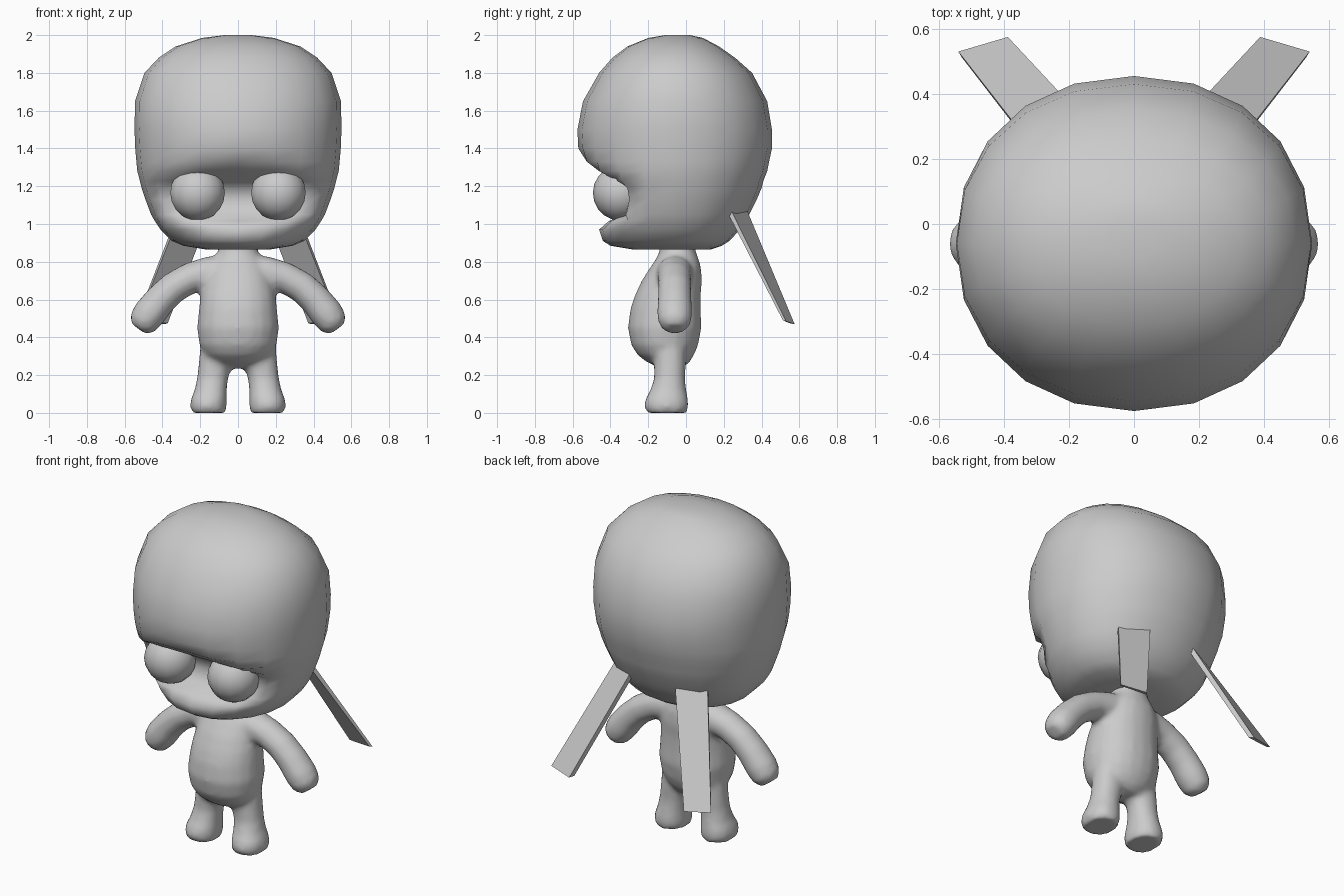
import bpy, bmesh, math
from mathutils import Vector

grey = bpy.data.materials.new("plain_grey")
grey.diffuse_color = (0.6, 0.6, 0.6, 1)


def loft(bm, rings):
    """Skin a closed shell through equal-length rings of points."""
    vs = [[bm.verts.new(p) for p in r] for r in rings]
    n = len(vs[0])
    for a, b in zip(vs, vs[1:]):
        for i in range(n):
            j = (i + 1) % n
            bm.faces.new((a[i], a[j], b[j], b[i]))
    bm.faces.new(vs[0][::-1])
    bm.faces.new(vs[-1])


def make(name, bm, smooth=True):
    bmesh.ops.recalc_face_normals(bm, faces=bm.faces[:])
    for f in bm.faces:
        f.smooth = smooth
    me = bpy.data.meshes.new(name)
    bm.to_mesh(me)
    bm.free()
    me.materials.append(grey)
    ob = bpy.data.objects.new(name, me)
    bpy.context.collection.objects.link(ob)
    return ob


def oval(z, w, front, back, face=-9, cx=0, cy=None, n=20, k=0.93):
    """Horizontal ring; the front can be cut back to a flat face plane."""
    cy = (front + back) / 2 if cy is None else cy
    pts = []
    for i in range(n):
        t = 2 * math.pi * i / n
        s, c = math.sin(t), math.cos(t)
        x = w * math.copysign(abs(s) ** k, s)
        d = math.copysign(abs(c) ** k, c)
        y = cy + d * ((cy - front) if c > 0 else (back - cy)) * -1
        pts.append(Vector((cx + x, max(y, face), z)))
    return pts


# Head: z, half width, front, back, face plane (recess under the brow)
head_rows = [
    (0.865, 0.17, -0.28, 0.13, -9), (0.885, 0.29, -0.40, 0.19, -9),
    (0.91, 0.35, -0.44, 0.23, -9), (0.97, 0.41, -0.46, 0.285, -9),
    (1.015, 0.44, -0.47, 0.315, -0.41), (1.05, 0.46, -0.48, 0.335, -0.32),
    (1.13, 0.49, -0.50, 0.375, -0.30), (1.19, 0.51, -0.52, 0.40, -0.31),
    (1.23, 0.52, -0.53, 0.41, -0.37), (1.28, 0.533, -0.545, 0.43, -0.46),
    (1.33, 0.538, -0.56, 0.44, -0.525), (1.40, 0.544, -0.57, 0.455, -9),
    (1.50, 0.548, -0.575, 0.455, -9), (1.65, 0.545, -0.545, 0.43, -9),
    (1.80, 0.495, -0.46, 0.35, -9), (1.88, 0.42, -0.39, 0.26, -9),
    (1.94, 0.33, -0.31, 0.175, -9), (1.985, 0.19, -0.20, 0.09, -9),
    (2.00, 0.07, -0.11, 0.02, -9)]
bm = bmesh.new()
loft(bm, [oval(*r, cy=-0.06 if r[1] > 0.2 else None) for r in head_rows])
make("head", bm)

# Body: torso, arms and legs fused into one soft shape
bm = bmesh.new()
torso_rows = [
    (0.235, 0.07, -0.13, -0.02), (0.27, 0.14, -0.21, 0.02),
    (0.31, 0.18, -0.26, 0.045), (0.36, 0.205, -0.29, 0.065),
    (0.45, 0.217, -0.308, 0.082), (0.55, 0.207, -0.295, 0.078),
    (0.62, 0.20, -0.272, 0.078), (0.70, 0.185, -0.235, 0.085),
    (0.77, 0.165, -0.19, 0.08), (0.82, 0.125, -0.155, 0.065),
    (0.86, 0.105, -0.14, 0.05), (0.93, 0.10, -0.14, 0.05)]
loft(bm, [oval(*r) for r in torso_rows])

# x, z, radius along the arm; z, x, half width, front, back down the leg
arm_rows = [(0.05, 0.745, 0.09), (0.15, 0.74, 0.09), (0.25, 0.715, 0.083),
            (0.34, 0.665, 0.083), (0.41, 0.60, 0.085), (0.47, 0.525, 0.089),
            (0.505, 0.475, 0.08), (0.527, 0.445, 0.05)]
leg_rows = [(0.0, 0.155, 0.09, -0.21, 0.005), (0.03, 0.157, 0.098, -0.222, 0.014),
            (0.07, 0.155, 0.096, -0.217, 0.012), (0.12, 0.145, 0.086, -0.19, 0.002),
            (0.18, 0.135, 0.083, -0.17, -0.004), (0.25, 0.122, 0.088, -0.17, 0.0),
            (0.36, 0.11, 0.09, -0.17, 0.0)]
for s in (-1, 1):
    rings = []
    for i, (x, z, r) in enumerate(arm_rows):
        a, b = arm_rows[max(i - 1, 0)], arm_rows[min(i + 1, len(arm_rows) - 1)]
        d = Vector((b[0] - a[0], 0, b[1] - a[1])).normalized()
        side = Vector((-d.z, 0, d.x))
        ring = []
        for j in range(16):
            t = 2 * math.pi * j / 16
            p = Vector((x, -0.06, z)) + side * r * math.cos(t)
            p.y += r * 1.06 * math.sin(t)
            p.x *= s
            ring.append(p)
        rings.append(ring)
    loft(bm, rings)
    loft(bm, [oval(z, w, f, b, cx=s * x, n=16) for z, x, w, f, b in leg_rows])
body = make("body", bm)
rm = body.modifiers.new("fuse", 'REMESH')
rm.mode = 'VOXEL'
rm.voxel_size = 0.018
rm.use_smooth_shade = True
sm = body.modifiers.new("soften", 'SMOOTH')
sm.factor = 0.5
sm.iterations = 5

for s, tag in ((-1, "left"), (1, "right")):
    # Eye ball set in the recess
    bm = bmesh.new()
    bmesh.ops.create_uvsphere(bm, u_segments=14, v_segments=10, radius=0.148)
    bmesh.ops.translate(bm, verts=bm.verts[:], vec=(s * 0.214, -0.345, 1.165))
    make(tag + "_eye", bm)

    # Flat hair strap hanging from the back of the head
    bm = bmesh.new()
    top = [(0.31, 0.235, 1.08), (0.15, 0.32, 1.08), (0.14, 0.295, 1.07), (0.30, 0.215, 1.07)]
    end = [(0.54, 0.53, 0.485), (0.388, 0.575, 0.47), (0.372, 0.548, 0.475), (0.53, 0.513, 0.49)]
    loft(bm, [[Vector((s * x, y, z)) for x, y, z in r] for r in (top, end)])
    make(tag + "_hair_strap", bm, smooth=False)
